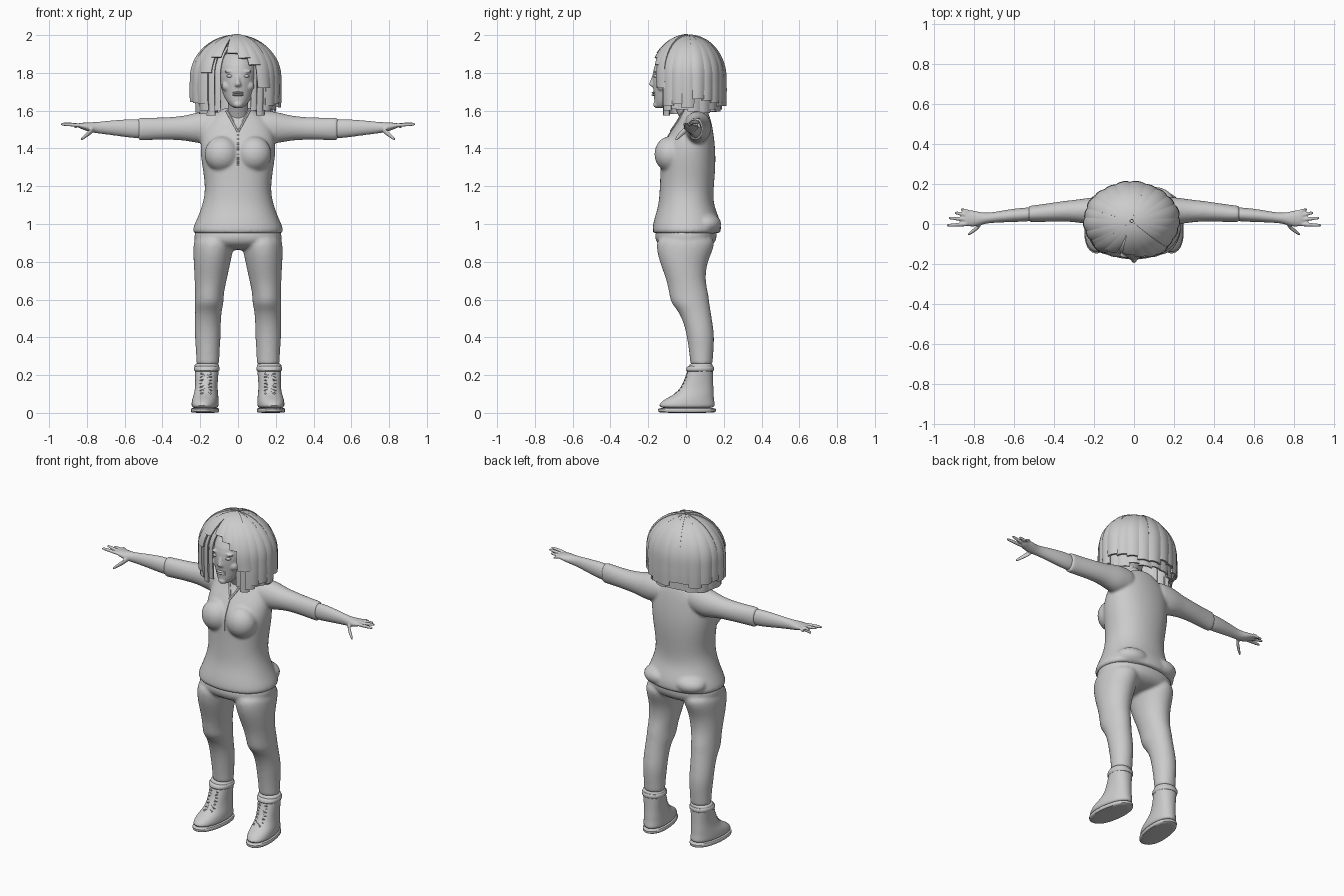
import bpy, bmesh, math, random
from math import sin, cos, pi, radians
from mathutils import Vector, Matrix

random.seed(4)
if "Cube" in bpy.data.objects:
    bpy.data.objects.remove(bpy.data.objects["Cube"])

grey = bpy.data.materials.new("plain grey")
grey.use_nodes = True
grey.diffuse_color = (0.6, 0.6, 0.6, 1)
grey.node_tree.nodes["Principled BSDF"].inputs["Base Color"].default_value = (0.6, 0.6, 0.6, 1)


def loft(bm, rings, axis="z", n=16, square=1.0):
    """Rings are (position on axis, centre a, centre b, radius a, radius b)."""
    loops = []
    for p, a, b, ra, rb in rings:
        loop = []
        for i in range(n):
            c, s = cos(2 * pi * i / n), sin(2 * pi * i / n)
            u = a + ra * math.copysign(abs(c) ** square, c)
            v = b + rb * math.copysign(abs(s) ** square, s)
            loop.append(bm.verts.new((u, v, p) if axis == "z" else (p, u, v)))
        loops.append(loop)
    for lo, hi in zip(loops, loops[1:]):
        for i in range(n):
            j = (i + 1) % n
            bm.faces.new((lo[i], lo[j], hi[j], hi[i]))
    bm.faces.new(loops[0][::-1])
    bm.faces.new(loops[-1])


def ball(bm, centre, size):
    m = Matrix.Translation(centre) @ Matrix.Diagonal((*size, 1))
    bmesh.ops.create_uvsphere(bm, u_segments=16, v_segments=10, radius=1, matrix=m)


def bake(ob, angle=40):
    bpy.ops.object.select_all(action="DESELECT")
    ob.select_set(True)
    bpy.context.view_layer.objects.active = ob
    bpy.ops.object.convert(target="MESH")
    bpy.ops.object.shade_smooth_by_angle(angle=radians(angle))
    bpy.context.view_layer.update()
    return bpy.context.view_layer.objects.active


def finish(bm, name, levels=2, voxel=0, thick=0, angle=40):
    bmesh.ops.recalc_face_normals(bm, faces=bm.faces[:])
    me = bpy.data.meshes.new(name)
    bm.to_mesh(me)
    bm.free()
    me.materials.append(grey)
    ob = bpy.data.objects.new(name, me)
    bpy.context.collection.objects.link(ob)
    if levels:
        ob.modifiers.new("round", "SUBSURF").levels = levels
    if voxel:
        blend = ob.modifiers.new("blend", "REMESH")
        blend.mode, blend.voxel_size = "VOXEL", voxel
        soft = ob.modifiers.new("soften", "SMOOTH")
        soft.factor, soft.iterations = 0.5, 4
    if thick:
        solid = ob.modifiers.new("thickness", "SOLIDIFY")
        solid.thickness, solid.offset = thick, 0
    return bake(ob, angle)


def cord(name, points, radius):
    cu = bpy.data.curves.new(name, "CURVE")
    cu.dimensions, cu.bevel_depth, cu.bevel_resolution = "3D", radius, 1
    sp = cu.splines.new("POLY")
    sp.points.add(len(points) - 1)
    for q, p in zip(sp.points, points):
        q.co = (*p, 1)
    cu.materials.append(grey)
    ob = bpy.data.objects.new(name, cu)
    bpy.context.collection.objects.link(ob)
    return bake(ob)


def on_front(ob, x, z):
    """Point on the front of a part."""
    hit, loc, _, _ = ob.ray_cast(Vector((x, -1, z)), Vector((0, 1, 0)))
    return loc if hit else Vector((x, 0, z))


# Shirt: torso, bust and sleeves blended together
bm = bmesh.new()
loft(bm, [(.95, 0, 0, .235, .175), (.955, 0, .003, .245, .185), (.985, 0, .005, .242, .186),
          (1.03, 0, .005, .22, .176), (1.1, 0, 0, .192, .148), (1.18, 0, .003, .175, .145),
          (1.28, 0, .01, .188, .148), (1.38, 0, .01, .205, .15), (1.47, 0, .025, .2, .125),
          (1.55, 0, .05, .17, .085), (1.6, 0, .045, .095, .07), (1.62, 0, .04, .065, .06)], square=.9)
for s in (-1, 1):
    ball(bm, (s * .085, -.085, 1.37), (.095, .085, .095))
    ball(bm, (s * .1, .1, 1.0), (.11, .09, .06))
    loft(bm, [(s * x, *r) for x, *r in [
        (.08, .06, 1.52, .07, .075), (.14, .06, 1.515, .075, .085), (.2, .065, 1.51, .072, .088),
        (.27, .065, 1.508, .06, .068), (.35, .065, 1.506, .052, .061), (.45, .055, 1.504, .046, .06),
        (.525, .05, 1.503, .042, .062), (.53, .05, 1.503, .04, .06)]], "x")
shirt = finish(bm, "shirt", voxel=.009)

# Zip and collar edges
cord("zip", [on_front(shirt, 0, 1.31 + i * .02) for i in range(10)], .004)
for s, side in ((-1, "right"), (1, "left")):
    cord(side + "_collar", [on_front(shirt, s * .06 * t, 1.49 + .11 * t) for t in (0, .25, .5, .75, 1)], .008)

# Trousers: hips and legs blended together
bm = bmesh.new()
loft(bm, [(.99, 0, .005, .22, .16), (.95, 0, 0, .237, .167), (.9, 0, -.002, .236, .166),
          (.86, 0, 0, .2, .1)], square=.9)
for s in (-1, 1):
    loft(bm, [(z, s * x, *r) for z, x, *r in [
        (.95, .12, 0, .11, .15), (.88, .13, -.003, .11, .16), (.8, .137, -.015, .1, .128),
        (.7, .145, 0, .086, .103), (.63, .152, .015, .077, .106), (.58, .153, .022, .079, .104),
        (.54, .157, .045, .071, .087), (.47, .16, .066, .07, .077), (.4, .16, .078, .07, .074),
        (.32, .16, .081, .063, .065), (.26, .16, .082, .062, .06), (.255, .16, .082, .06, .058)]])
finish(bm, "trousers", voxel=.009)

# Forearms with palms, fingers and thumbs
for s, side in ((-1, "right"), (1, "left")):
    bm = bmesh.new()
    loft(bm, [(s * x, *r) for x, *r in [
        (.49, .05, 1.503, .035, .05), (.55, .047, 1.505, .036, .052), (.62, .042, 1.508, .033, .045),
        (.7, .033, 1.51, .027, .036), (.75, .028, 1.51, .027, .03), (.79, .025, 1.513, .04, .026),
        (.83, .03, 1.52, .043, .016), (.85, .03, 1.522, .038, .012)]], "x")
    for tip, y0, y1, z1 in ((.94, 0, -.007, 1.528), (.93, .022, .03, 1.533),
                            (.9, .043, .056, 1.526), (.87, .06, .072, 1.512)):
        loft(bm, [(s * .82, y0, 1.52, .013, .012), (s * (.82 + tip) / 2, (y0 + y1) / 2, 1.526, .011, .011),
                  (s * (tip - .01), y1, z1, .009, .009), (s * tip, y1, z1, .006, .006)], "x", 8)
    loft(bm, [(s * .76, .01, 1.505, .014, .018), (s * .785, -.02, 1.485, .014, .018),
              (s * .815, -.042, 1.46, .012, .013), (s * .835, -.055, 1.445, .007, .008)], "x", 8)
    finish(bm, side + "_forearm_and_hand", voxel=.005)

# Boots, soles, cuffs and laces
for s, side in ((-1, "right"), (1, "left")):
    turn = Matrix.Rotation(s * radians(7), 4, "Z")
    pivot = Vector((s * .165, .08, 0))

    def boot_part(name, rings, **kw):
        bm = bmesh.new()
        loft(bm, [(z, s * .165, y, rx, ry) for z, y, rx, ry in rings], square=.9)
        bmesh.ops.rotate(bm, verts=bm.verts[:], cent=pivot, matrix=turn)
        return finish(bm, side + name, **kw)

    boot = boot_part("_boot", [(.02, .005, .068, .15), (.045, .003, .072, .153), (.075, .018, .069, .132),
                               (.1, .046, .064, .103), (.14, .06, .059, .086), (.2, .072, .062, .073),
                               (.25, .08, .067, .064), (.265, .08, .065, .062)])
    boot_part("_sole", [(0, .005, .07, .15), (.004, .005, .074, .157), (.022, .005, .075, .158),
                        (.027, .005, .072, .155)], levels=1)
    boot_part("_cuff", [(.218, .074, .064, .072), (.222, .074, .069, .077), (.244, .077, .071, .075),
                        (.25, .078, .064, .066)], levels=1)
    for d in (-1, 1):
        path = [on_front(boot, s * .17 + d * (-1) ** i * .028, .1 + i * .018) for i in range(7)]
        cord(side + "_lace", path, .006)

# Head: skull and jaw, nose, eyes, lips, neck
bm = bmesh.new()
loft(bm, [(1.613, 0, -.13, .02, .022), (1.62, 0, -.122, .036, .042), (1.65, 0, -.095, .064, .076),
          (1.69, 0, -.072, .084, .1), (1.75, 0, -.06, .098, .122), (1.81, 0, -.055, .104, .125),
          (1.87, 0, -.05, .096, .108), (1.92, 0, -.04, .06, .065)])
loft(bm, [(1.725, 0, -.17, .02, .016), (1.738, 0, -.178, .02, .024), (1.76, 0, -.175, .01, .014),
          (1.795, 0, -.17, .008, .008)], n=8)
ball(bm, (0, -.155, 1.632), (.025, .02, .018))
for s in (-1, 1):
    ball(bm, (s * .055, -.125, 1.73), (.032, .03, .03))
    ball(bm, (s * .042, -.155, 1.808), (.032, .016, .008))
loft(bm, [(1.5, 0, .04, .07, .06), (1.57, 0, .02, .056, .056), (1.62, 0, -.01, .054, .056),
          (1.69, 0, -.03, .055, .06)])
finish(bm, "head_and_neck", levels=1, voxel=.005)
bm = bmesh.new()
for z in (1.683, 1.695):
    ball(bm, (0, -.168, z), (.03, .014, .006))
for s in (-1, 1):
    ball(bm, (s * .042, -.158, 1.783), (.018, .014, .009))
finish(bm, "eyes_and_lips", levels=0)


# Hair: overlapping locks that run from the crown down
def lock(bm, a, width, end, size=1.0, sweep=0, top=88, cols=4, rows=14):
    low = math.degrees(math.asin(min(1, max(0, (end - 1.78) / .215))))
    path = [1.78 + .215 * sin(radians(top + (low - top) * i / (rows - 1))) for i in range(rows)]
    if end < 1.78:
        path += [1.78 + (end - 1.78) * k / 5 for k in range(1, 6)]
    grid = []
    for i, z in enumerate(path):
        t = i / (len(path) - 1)
        h = max(0, (z - 1.78) / .215)
        r = size * math.sqrt(max(0, 1 - h * h)) * (1 - .25 * max(0, 1.7 - z))
        row = []
        for c in range(cols + 1):
            k = c / cols - .5
            ang = radians(a + sweep * t + k * width)
            bulge = r * (1 + .05 * (.25 - k * k) * t * 4)
            row.append(bm.verts.new((-.012 + .228 * bulge * sin(ang), .015 - .186 * bulge * cos(ang),
                                     1.78 + (z - 1.78) * (size if z > 1.78 else 1))))
        grid.append(row)
    for p, q in zip(grid, grid[1:]):
        for c in range(cols):
            bm.faces.new((p[c], p[c + 1], q[c + 1], q[c]))


bm = bmesh.new()
for a in range(54, 310, 17):
    lock(bm, a, 20, 1.645 + random.uniform(-.03, .02), 1 + random.uniform(-.012, .015))
finish(bm, "outer_hair", levels=0, thick=.012, angle=50)

bm = bmesh.new()
for a in range(60, 310, 20):
    lock(bm, a, 24, 1.59 + random.uniform(-.012, .02), .9, cols=3)
for s in (-1, 1):
    for a, size, end in ((35, .78, 1.6), (42, .88, 1.575), (50, .96, 1.6)):
        lock(bm, s * a, 16, end, size, cols=3)
finish(bm, "inner_hair", levels=0, thick=.01, angle=50)

# Fringe: parted on the right and swept across the forehead
bm = bmesh.new()
for a, end, sweep in ((-38, 1.8, -6), (-24, 1.88, -8), (-8, 1.9, 5), (6, 1.875, 8), (20, 1.84, 8), (34, 1.72, 6)):
    lock(bm, a, 20, end, 1.01 + (.015 if sweep > 0 else 0), sweep)
finish(bm, "fringe", levels=0, thick=.012, angle=50)
